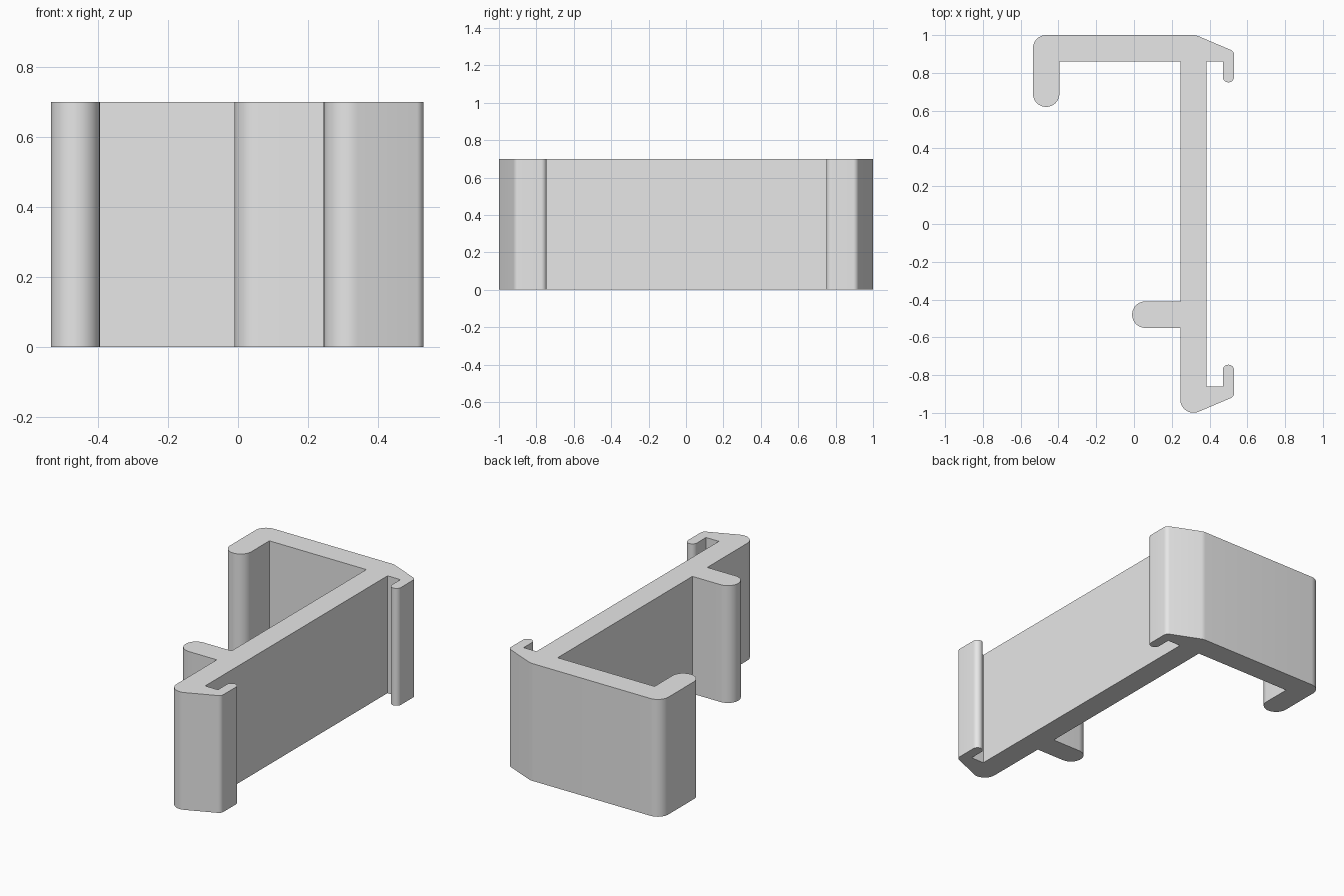
import bpy, bmesh, math
from mathutils import Vector

if "Cube" in bpy.data.objects:
    bpy.data.objects.remove(bpy.data.objects["Cube"])

HEIGHT = 0.70

# Cross-section corners, counter-clockwise: (x, y, fillet radius)
R, T = 0.0699, 0.0299
profile = [
    # lower clip and its lip
    (0.245, -1.035, R), (0.53, -0.914, T), (0.53, -0.745, T), (0.47, -0.745, T),
    (0.47, -0.86, 0), (0.385, -0.86, 0),
    # upper clip and its lip
    (0.385, 0.86, 0), (0.47, 0.86, 0), (0.47, 0.75, T), (0.53, 0.75, T),
    (0.53, 0.914, T), (0.328, 1.0, R),
    # back plate and hooked end
    (-0.535, 1.0, R), (-0.535, 0.62, R), (-0.395, 0.62, R), (-0.395, 0.86, 0),
    (0.245, 0.86, 0),
    # peg on the spine
    (0.245, -0.41, 0), (-0.01, -0.41, R), (-0.01, -0.55, R), (0.245, -0.55, 0),
]


def fillet(prev, corner, nxt, r):
    """Points of the arc that rounds one corner."""
    if r == 0:
        return [corner]
    a, b = (prev - corner).normalized(), (nxt - corner).normalized()
    half = a.angle(b) / 2
    centre = corner + (a + b).normalized() * (r / math.sin(half))
    start = corner + a * (r / math.tan(half)) - centre
    end = corner + b * (r / math.tan(half)) - centre
    a0 = math.atan2(start.y, start.x)
    sweep = math.atan2(start.x * end.y - start.y * end.x, start.dot(end))
    n = max(3, math.ceil(abs(sweep) / math.radians(9)))
    return [centre + r * Vector((math.cos(a0 + sweep * i / n),
                                 math.sin(a0 + sweep * i / n)))
            for i in range(n + 1)]


corners = [Vector(p[:2]) for p in profile]
outline = []
for i, p in enumerate(profile):
    outline += fillet(corners[i - 1], corners[i],
                      corners[(i + 1) % len(corners)], p[2])

# Extrude the section into the bracket
bm = bmesh.new()
base = bm.faces.new([bm.verts.new((p.x, p.y, 0)) for p in outline])
top = bmesh.ops.extrude_face_region(bm, geom=[base], use_keep_orig=True)
bmesh.ops.translate(bm, vec=(0, 0, HEIGHT),
                    verts=[g for g in top["geom"] if isinstance(g, bmesh.types.BMVert)])
bmesh.ops.recalc_face_normals(bm, faces=bm.faces)
mesh = bpy.data.meshes.new("clip_bracket")
bm.to_mesh(mesh)
bm.free()

grey = bpy.data.materials.new("plain grey")
grey.diffuse_color = (0.8, 0.8, 0.8, 1)
grey.use_nodes = True
grey.node_tree.nodes["Principled BSDF"].inputs["Base Color"].default_value = grey.diffuse_color
mesh.materials.append(grey)

bracket = bpy.data.objects.new("clip_bracket", mesh)
bpy.context.collection.objects.link(bracket)
bpy.context.view_layer.objects.active = bracket
bracket.select_set(True)
bpy.ops.object.shade_smooth_by_angle(angle=math.radians(20))
